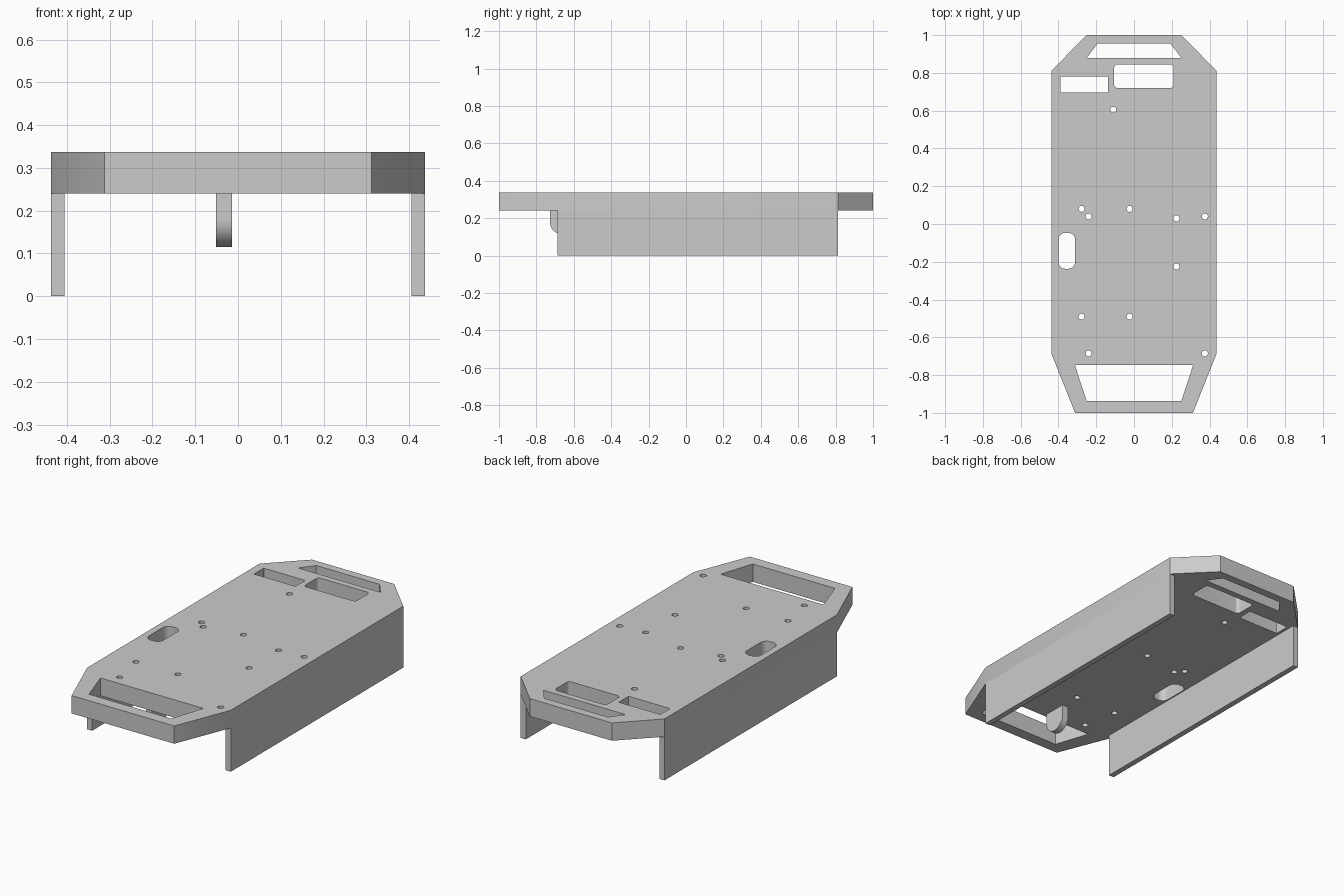
import bpy
import bmesh
from math import cos, sin, pi
from mathutils import Matrix, Vector

if "Cube" in bpy.data.objects:
    bpy.data.objects.remove(bpy.data.objects["Cube"])

PLATE_Z, TOP_Z = 0.24, 0.338

grey = bpy.data.materials.new("light grey")
grey.use_nodes = True
grey.diffuse_color = (0.6, 0.6, 0.6, 1)
grey.node_tree.nodes["Principled BSDF"].inputs["Base Color"].default_value = (0.6, 0.6, 0.6, 1)


def prism(bm, outline, z0, z1):
    """Extrude a counter-clockwise xy outline from z0 to z1."""
    face = bm.faces.new([bm.verts.new((x, y, z0)) for x, y in outline])
    new = bmesh.ops.extrude_face_region(bm, geom=[face], use_keep_orig=True)["geom"]
    verts = [v for v in new if isinstance(v, bmesh.types.BMVert)]
    bmesh.ops.translate(bm, verts=verts, vec=(0, 0, z1 - z0))


def make(name, bm):
    bmesh.ops.recalc_face_normals(bm, faces=bm.faces)
    mesh = bpy.data.meshes.new(name)
    bm.to_mesh(mesh)
    bm.free()
    mesh.materials.append(grey)
    obj = bpy.data.objects.new(name, mesh)
    bpy.context.collection.objects.link(obj)
    return obj


def arc(cx, cy, r, start, end, steps):
    angles = [start + (end - start) * i / steps for i in range(steps + 1)]
    return [(cx + r * cos(a), cy + r * sin(a)) for a in angles]


def circle(cx, cy, r, steps=24):
    return arc(cx, cy, r, 0, 2 * pi, steps)[:-1]


def rounded_rect(x0, x1, y0, y1, r):
    corners = [(x1 - r, y1 - r), (x0 + r, y1 - r), (x0 + r, y0 + r), (x1 - r, y0 + r)]
    pts = []
    for i, (cx, cy) in enumerate(corners):
        pts += arc(cx, cy, r, i * pi / 2, (i + 1) * pi / 2, 8)
    return pts


def trapezoid(y0, half0, y1, half1):
    return [(-half0, y0), (half0, y0), (half1, y1), (-half1, y1)]


def finish(obj, cutter=None):
    """Apply the cut, if any, then smooth the rounded walls."""
    bpy.ops.object.select_all(action="DESELECT")
    bpy.context.view_layer.objects.active = obj
    obj.select_set(True)
    if cutter:
        cutter.hide_render = True
        mod = obj.modifiers.new("cut", "BOOLEAN")
        mod.operation, mod.solver, mod.object = "DIFFERENCE", "EXACT", cutter
        bpy.ops.object.modifier_apply(modifier=mod.name)
        bpy.data.objects.remove(cutter)
    bpy.ops.object.shade_smooth_by_angle()


# Deck plate with clipped corners
right_half = [(0.312, -1), (0.437, -0.687), (0.437, 0.812), (0.25, 1)]
bm = bmesh.new()
prism(bm, right_half + [(-x, y) for x, y in reversed(right_half)], PLATE_Z, TOP_Z)
deck = make("deck_plate", bm)

# Handle slots, windows and screw holes through the deck
screw_holes = [(-0.11, 0.605), (-0.277, 0.08), (-0.24, 0.04), (-0.023, 0.08),
               (0.225, 0.03), (0.375, 0.04), (0.225, -0.225), (-0.277, -0.49),
               (-0.023, -0.49), (-0.24, -0.685), (0.375, -0.685)]
openings = [
    trapezoid(-0.937, 0.25, -0.747, 0.313),
    trapezoid(0.88, 0.25, 0.955, 0.193),
    rounded_rect(-0.105, 0.21, 0.72, 0.845, 0.018),
    rounded_rect(-0.39, -0.137, 0.695, 0.78, 0.004),
    rounded_rect(-0.4, -0.312, -0.237, -0.047, 0.036),
] + [circle(x, y, 0.016) for x, y in screw_holes]
bm = bmesh.new()
for outline in openings:
    prism(bm, outline, PLATE_Z - 0.1, TOP_Z + 0.1)
finish(deck, make("deck_cutter", bm))

# Side walls under the long edges
for name, x0, x1 in (("left_wall", 0.406, 0.437), ("right_wall", -0.437, -0.406)):
    bm = bmesh.new()
    prism(bm, [(x0, -0.687), (x1, -0.687), (x1, 0.812), (x0, 0.812)], 0, PLATE_Z)
    make(name, bm)

# Hanging lug: outline drawn in y and z, swept along x
LUG_Y, LUG_Z, LUG_R = -0.663, 0.18, 0.065
to_yz = Matrix(((0, 0, 1, 0), (1, 0, 0, 0), (0, 1, 0, 0), (0, 0, 0, 1)))
lug_outline = arc(LUG_Y, LUG_Z, LUG_R, pi, 2 * pi, 24)
lug_outline += [(LUG_Y + LUG_R, PLATE_Z), (LUG_Y - LUG_R, PLATE_Z)]
parts = []
for name, outline, x0, x1 in (("lug", lug_outline, -0.051, -0.014),
                              ("lug_cutter", circle(LUG_Y, LUG_Z, 0.032), -0.1, 0.05)):
    bm = bmesh.new()
    prism(bm, outline, x0, x1)
    bm.transform(to_yz)
    parts.append(make(name, bm))
finish(*parts)
